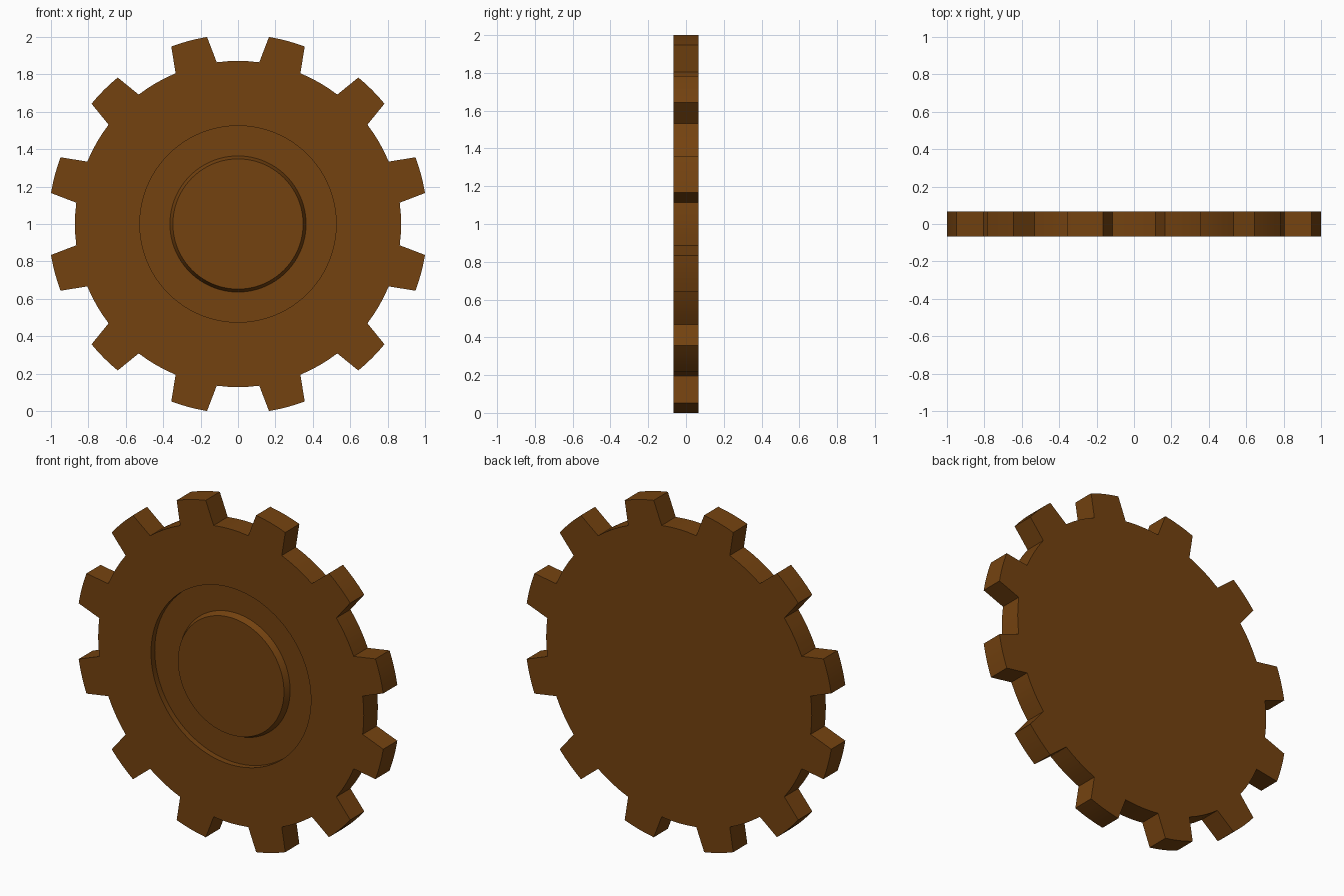
import bpy
import bmesh
from math import sin, cos, radians

old = bpy.data.objects.get("Cube")
if old:
    bpy.data.objects.remove(old)

TEETH = 12
ROOT_R, TIP_R = 0.872, 1.0135
HALF_THICK = 0.066
RECESS_R, RECESS_DEPTH = 0.525, 0.035
BOSS_BASE_R, BOSS_TOP_R = 0.364, 0.348

# One flat brown for the whole wheel
brown = bpy.data.materials.new("brown")
brown.use_nodes = True
colour = (0.175, 0.055, 0.005, 1)
brown.diffuse_color = colour
brown.node_tree.nodes["Principled BSDF"].inputs["Base Color"].default_value = colour

# Outline in polar form: a root arc, then a tapered tooth, per pitch
root_arc = [(a, ROOT_R) for a in (-7.5, -3.75, 0, 3.75, 7.5)]
tip_arc = [(a, TIP_R) for a in (9.4, 12.2, 15, 17.8, 20.6)]
outline = [(radians(a + 360 / TEETH * i), r)
           for i in range(TEETH) for a, r in root_arc + tip_arc]

bm = bmesh.new()


def ring(y, radius=None):
    """Loop of vertices: the toothed outline, or a circle if a radius is given."""
    return [bm.verts.new(((radius or r) * sin(a), y, 1 + (radius or r) * cos(a)))
            for a, r in outline]


# Back face, toothed rim, front face, recess wall and floor, tapered boss
front = -HALF_THICK
floor = front + RECESS_DEPTH
rings = [
    ring(HALF_THICK),
    ring(front),
    ring(front, RECESS_R),
    ring(floor, RECESS_R),
    ring(floor, BOSS_BASE_R),
    ring(front, BOSS_TOP_R),
]
for lower, upper in zip(rings, rings[1:]):
    for i in range(len(outline)):
        j = (i + 1) % len(outline)
        bm.faces.new((lower[i], lower[j], upper[j], upper[i]))
bm.faces.new(rings[0])
bm.faces.new(rings[-1])
bmesh.ops.recalc_face_normals(bm, faces=bm.faces)

mesh = bpy.data.meshes.new("gear_wheel")
bm.to_mesh(mesh)
bm.free()
mesh.materials.append(brown)
gear = bpy.data.objects.new("gear_wheel", mesh)
bpy.context.collection.objects.link(gear)

# Smooth arcs, crisp edges
bpy.ops.object.select_all(action="DESELECT")
gear.select_set(True)
bpy.context.view_layer.objects.active = gear
bpy.ops.object.shade_smooth_by_angle(angle=radians(30))
